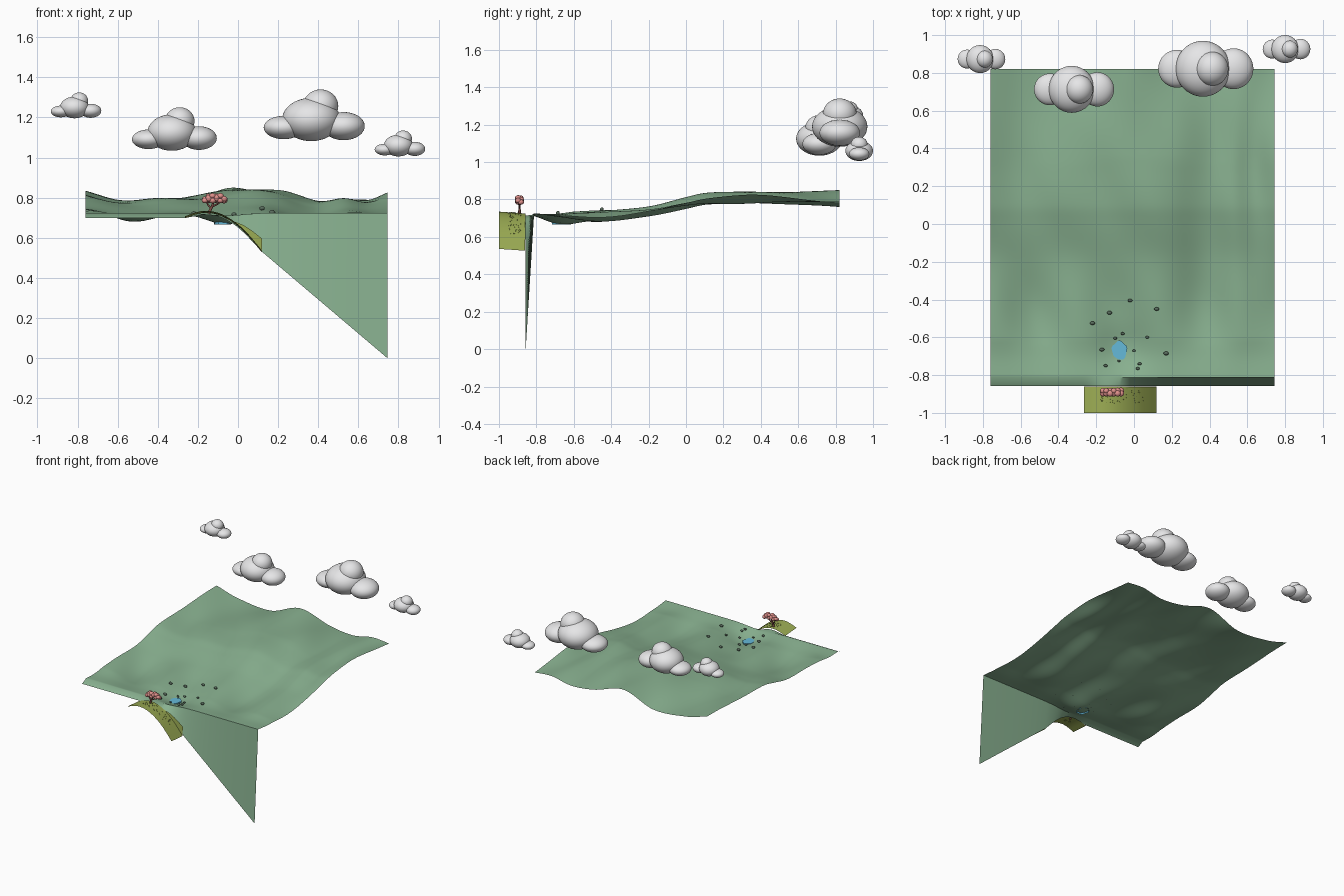
import bpy, bmesh, math, random
from mathutils import Vector

random.seed(4)
cube = bpy.data.objects.get("Cube")
if cube:
    bpy.data.objects.remove(cube, do_unlink=True)


def material(name, r, g, b):
    m = bpy.data.materials.new(name)
    m.use_nodes = True
    m.diffuse_color = (r, g, b, 1)
    m.node_tree.nodes["Principled BSDF"].inputs["Base Color"].default_value = (r, g, b, 1)
    return m


GRASS = material("meadow green", 0.25, 0.44, 0.28)
OLIVE = material("olive grass", 0.32, 0.40, 0.085)
CLOUD = material("cloud white", 0.80, 0.80, 0.81)
WATER = material("pond blue", 0.13, 0.49, 0.70)
BLOSSOM = material("blossom pink", 0.74, 0.28, 0.26)
BARK = material("bark brown", 0.24, 0.08, 0.07)
STONE = material("stone grey green", 0.10, 0.15, 0.11)
TUFT = material("dark olive tuft", 0.12, 0.16, 0.04)


def curve_at(points, x):
    """Smooth Hermite interpolation through sorted (x, value) points."""
    n = len(points)

    def slope(i):
        a, b = points[max(i - 1, 0)], points[min(i + 1, n - 1)]
        return (b[1] - a[1]) / (b[0] - a[0])

    x = min(max(x, points[0][0]), points[-1][0])
    i = next((k for k in range(n - 1) if x <= points[k + 1][0]), n - 2)
    (x0, a), (x1, b) = points[i], points[i + 1]
    w = x1 - x0
    t = (x - x0) / w
    return (a * (1 + 2 * t) * (1 - t) ** 2 + slope(i) * w * t * (1 - t) ** 2
            + b * t * t * (3 - 2 * t) + slope(i + 1) * w * t * t * (t - 1))


def finish(name, bm, mat):
    me = bpy.data.meshes.new(name)
    for f in bm.faces:
        f.smooth = True
    bm.to_mesh(me)
    bm.free()
    me.materials.append(mat)
    ob = bpy.data.objects.new(name, me)
    bpy.context.collection.objects.link(ob)
    return ob


def sharpen(ob):
    bpy.context.view_layer.objects.active = ob
    ob.select_set(True)
    bpy.ops.object.shade_smooth_by_angle(angle=math.radians(40))
    ob.select_set(False)


def sheet(name, xs, ys, height, mat):
    bm = bmesh.new()
    rows = [[bm.verts.new((x, y, height(x, y))) for x in xs] for y in ys]
    for r0, r1 in zip(rows, rows[1:]):
        for i in range(len(xs) - 1):
            bm.faces.new((r0[i], r0[i + 1], r1[i + 1], r1[i]))
    sharpen(finish(name, bm, mat))


def blobs(name, items, mat, detail=3):
    """Several ellipsoids, each (centre, radii), in one mesh."""
    bm = bmesh.new()
    for centre, radii in items:
        made = bmesh.ops.create_icosphere(bm, subdivisions=detail, radius=1)["verts"]
        for v in made:
            v.co = Vector(centre) + Vector(a * b for a, b in zip(v.co, radii))
    finish(name, bm, mat)


def steps(a, b, n):
    return [a + (b - a) * i / n for i in range(n + 1)]


# Rolling meadow with a front skirt that drops towards one corner
CREST, BACK, FRONT = -0.812, 0.82, -0.857
RISE = [(CREST, 0.725), (-0.68, 0.708), (-0.45, 0.702), (-0.2, 0.727), (0, 0.768),
        (0.1, 0.787), (0.3, 0.797), (0.5, 0.803), (BACK, 0.805)]
MID_WAVE = [(-0.76, 0.02), (-0.58, -0.018), (-0.4, -0.01), (-0.2, 0.015), (-0.03, 0.04),
            (0.2, 0.038), (0.4, -0.018), (0.53, 0), (0.64, -0.022), (0.745, 0.015)]
BACK_WAVE = [(-0.76, 0.03), (-0.58, -0.02), (-0.29, -0.042), (-0.03, 0.045),
             (0.235, -0.025), (0.43, -0.045), (0.6, -0.015), (0.745, -0.025)]
SKIRT = [(-0.26, 0.70), (-0.16, 0.715), (-0.1, 0.707), (-0.04, 0.68), (0.02, 0.634), (0.12, 0.53)]


def ground(x, y):
    u = (y - CREST) / (BACK - CREST)
    far = max(0, (y - 0.3) / (BACK - 0.3)) ** 1.5
    wave = (1 - far) * curve_at(MID_WAVE, x) + far * curve_at(BACK_WAVE, x)
    ripple = math.sin(13 * x + 3 * y) * math.sin(6 * y + 2 * x + 1)
    furrow = math.cos(14 * (x + 0.07) + 2 * (y + 0.45)) * math.exp(-((y + 0.42) / 0.24) ** 2)
    sides = min(1, abs(x + 0.08) / 0.5) ** 2
    pond_dip = math.exp(-((x + 0.06) / 0.13) ** 2 - ((y + 0.68) / 0.13) ** 2)
    near = min(1, 8 * u)
    return (curve_at(RISE, y) + min(1, u * 1.4) * wave + 0.05 * u * (1 - u) * ripple
            + near * (0.012 * (1 - u) * sides - 0.026 * furrow) - 0.038 * pond_dip)


def skirt(x):
    return 0.53 * (0.745 - x) / 0.625 if x > 0.12 else curve_at(SKIRT, x)


sheet("meadow", steps(-0.76, 0.745, 90), [FRONT] + steps(CREST, BACK, 90),
      lambda x, y: skirt(x) if y == FRONT else ground(x, y), GRASS)

# Arched grassy ledge in front of the meadow, with a raised lip at its back
ARCH = [(-0.265, 0.697), (-0.21, 0.717), (-0.16, 0.725), (-0.1, 0.715), (-0.04, 0.686),
        (0.02, 0.64), (0.07, 0.587), (0.12, 0.526)]
LIP = -0.859


def ledge(x, y):
    lip = 0.07 * max(0, (x + 0.04) / 0.16) if y == LIP else 0
    return curve_at(ARCH, x) + 0.01 * (LIP - y) / (LIP + 1) + lip


sheet("grassy_ledge", steps(-0.265, 0.12, 30), steps(-1, -0.862, 8) + [LIP], ledge, OLIVE)

# Tiny tufts on the ledge
tufts = []
for _ in range(75):
    x, y = random.uniform(-0.18, 0.05), random.uniform(-0.95, -0.88)
    tufts.append(((x, y, ledge(x, y) + 0.001), (0.0014, 0.0014, 0.003)))
blobs("ledge_tufts", tufts, TUFT, 1)

# Pond with an open bottom rim
bm = bmesh.new()
ring = []
PX, PY = -0.077, -0.67
pond_z = ground(PX, PY) + 0.009
for i in range(24):
    a = math.tau * i / 24
    r = 1 + 0.08 * math.sin(5 * a)
    ring.append(bm.verts.new((PX + 0.04 * r * math.cos(a), PY + 0.05 * r * math.sin(a), pond_z)))
lower = [bm.verts.new(v.co - Vector((0, 0, 0.012))) for v in ring]
bm.faces.new(ring)
for i in range(24):
    j = (i + 1) % 24
    bm.faces.new((ring[i], lower[i], lower[j], ring[j]))
sharpen(finish("pond", bm, WATER))

# Stones scattered around the pond
SPOTS = [(-0.02, -0.405), (0.12, -0.45), (-0.13, -0.47), (-0.22, -0.525), (-0.06, -0.58),
         (0.07, -0.6), (-0.17, -0.665), (-0.1, -0.605), (0, -0.67), (0.17, -0.685),
         (-0.15, -0.75), (-0.08, -0.725), (0.03, -0.74), (0.02, -0.765)]
stones = []
for x, y in SPOTS:
    s = random.uniform(0.8, 1.05) * (1 if y > -0.57 or abs(x) > 0.15 else 0.75)
    stones.append(((x, y, ground(x, y) + 0.01 * s), (0.014 * s, 0.01 * s, 0.011 * s)))
blobs("pond_stones", stones, STONE, 2)


# Blossom tree: leaning trunk with two branches, then the crown
def branch(name, points, thickness):
    cu = bpy.data.curves.new(name, "CURVE")
    cu.dimensions = "3D"
    cu.bevel_depth = thickness
    cu.bevel_resolution = 2
    cu.use_fill_caps = True
    sp = cu.splines.new("POLY")
    sp.points.add(len(points) - 1)
    for i, (p, co) in enumerate(zip(sp.points, points)):
        p.co = (*co, 1)
        p.radius = 1 - 0.4 * i / (len(points) - 1)
    cu.materials.append(BARK)
    bpy.context.collection.objects.link(bpy.data.objects.new(name, cu))


TY = -0.89
branch("tree_trunk", [(-0.145, TY, 0.72), (-0.138, TY, 0.74), (-0.13, TY, 0.755), (-0.12, TY, 0.785)], 0.008)
branch("left_branch", [(-0.135, TY, 0.748), (-0.15, TY, 0.765), (-0.16, TY, 0.785)], 0.005)
branch("right_branch", [(-0.13, TY, 0.755), (-0.1, TY, 0.77), (-0.08, TY, 0.785)], 0.005)
crown = []
for count, z, half in ((6, 0.79, 0.048), (4, 0.805, 0.03)):
    for i, dx in enumerate(steps(-half, half, count - 1)):
        for side in (-1, 1):
            r = random.uniform(0.014, 0.017)
            crown.append(((-0.117 + dx, TY + side * 0.007, z + 0.004 * side * (-1) ** i), (r, r, r * 0.85)))
blobs("tree_crown", crown, BLOSSOM, 3)

# Clouds: one puffy shape at four places and sizes
PUFFS = [((0, 0, 0), (0.145, 0.148, 0.108)), ((-0.137, 0, -0.04), (0.1, 0.1, 0.058)),
         ((0.162, 0, -0.033), (0.105, 0.108, 0.07)), ((0.047, 0, 0.067), (0.088, 0.09, 0.083))]
CLOUDS = {"large_cloud": ((0.365, 0.822, 1.19), 1), "medium_cloud": ((-0.33, 0.713, 1.125), 0.84),
          "right_small_cloud": ((-0.815, 0.873, 1.25), 0.5), "left_small_cloud": ((0.8, 0.926, 1.06), 0.5)}
for name, (place, size) in CLOUDS.items():
    blobs(name, [(Vector(place) + Vector(c) * size, Vector(r) * size) for c, r in PUFFS], CLOUD, 4)
